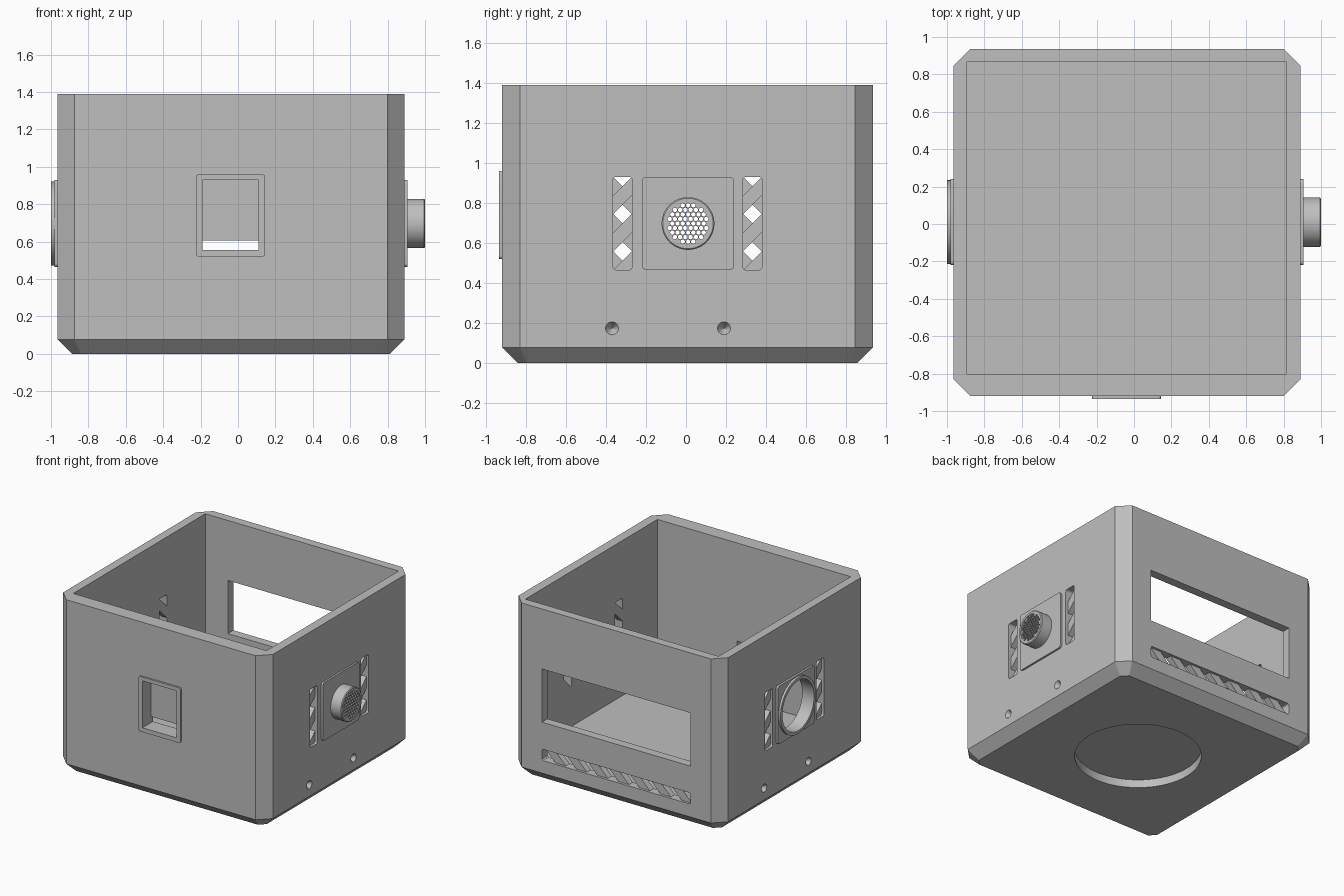
import bpy, bmesh, math
from mathutils import Vector

cube = bpy.data.objects.get("Cube")
if cube:
    bpy.data.objects.remove(cube, do_unlink=True)

grey = bpy.data.materials.new("light grey plastic")
grey.use_nodes = True
GREY = (0.52, 0.52, 0.52, 1)
grey.diffuse_color = GREY
grey.node_tree.nodes["Principled BSDF"].inputs["Base Color"].default_value = GREY


# ---------- 2D profiles ----------
def circle(cx, cy, r, n=48):
    return [(cx + r * math.cos(math.tau * i / n), cy + r * math.sin(math.tau * i / n)) for i in range(n)]


def rect(x0, x1, y0, y1, r=0.0, steps=4):
    """Rectangle; r rounds the corners, steps=1 makes them chamfers."""
    if r == 0:
        return [(x0, y0), (x1, y0), (x1, y1), (x0, y1)]
    corners = [(x1 - r, y1 - r), (x0 + r, y1 - r), (x0 + r, y0 + r), (x1 - r, y0 + r)]
    pts = []
    for q, (cx, cy) in enumerate(corners):
        for s in range(steps + 1):
            a = math.pi / 2 * (q + s / steps)
            pts.append((cx + r * math.cos(a), cy + r * math.sin(a)))
    return pts


def clip(poly, nx, ny, c):
    """Keep the part of a convex polygon where nx*x + ny*y <= c."""
    out = []
    for p, q in zip(poly, poly[1:] + poly[:1]):
        dp, dq = nx * p[0] + ny * p[1] - c, nx * q[0] + ny * q[1] - c
        if dp <= 0:
            out.append(p)
        if dp * dq < 0:
            t = dp / (dp - dq)
            out.append((p[0] + t * (q[0] - p[0]), p[1] + t * (q[1] - p[1])))
    return out


# ---------- solids ----------
PLACE = {"X": lambda u, v, d: (d, u, v), "Y": lambda u, v, d: (u, d, v), "Z": lambda u, v, d: (u, v, d)}


def loft(bm, axis, sections):
    """Closed solid through (profile, depth) sections along an axis."""
    rings = [[bm.verts.new(PLACE[axis](u, v, d)) for u, v in prof] for prof, d in sections]
    faces = [bm.faces.new(rings[0]), bm.faces.new(rings[-1])]
    n = len(rings[0])
    for a, b in zip(rings, rings[1:]):
        faces += [bm.faces.new((a[i], a[(i + 1) % n], b[(i + 1) % n], b[i])) for i in range(n)]
    bmesh.ops.recalc_face_normals(bm, faces=faces)


def make(name, *solids):
    bm = bmesh.new()
    for axis, sections in solids:
        loft(bm, axis, sections)
    mesh = bpy.data.meshes.new(name)
    bm.to_mesh(mesh)
    bm.free()
    mesh.materials.append(grey)
    ob = bpy.data.objects.new(name, mesh)
    bpy.context.collection.objects.link(ob)
    return ob


def prism(axis, prof, a, b):
    return axis, [(prof, a), (prof, b)]


def cut(ob, *solids):
    cutter = make("cutter", *solids)
    cutter.hide_render = True
    mod = ob.modifiers.new("cut", 'BOOLEAN')
    mod.operation, mod.solver, mod.object = 'DIFFERENCE', 'EXACT', cutter
    graph = bpy.context.evaluated_depsgraph_get()
    mesh = bpy.data.meshes.new_from_object(ob.evaluated_get(graph))
    ob.modifiers.clear()
    ob.data = mesh
    bpy.data.objects.remove(cutter, do_unlink=True)


# ---------- main dimensions ----------
X0, X1, Y0, Y1, TOP = -0.965, 0.89, -0.92, 0.935, 1.39
CY, CZ = 0.01, 0.697          # centre of the side fittings
EDGE, HALF = 0.078, 0.0465    # bottom chamfer, half height of a vent gap
outer = rect(X0, X1, Y0, Y1, 0.09, 1)
foot = rect(X0 + EDGE, X1 - EDGE, Y0 + EDGE, Y1 - EDGE, 0.046, 1)

# Open-topped box with chamfered edges
body = make("box_body", ("Z", [(foot, 0), (outer, EDGE), (outer, TOP)]))
cut(body, prism("Z", rect(-0.895, 0.815, -0.803, 0.865), 0.15, 1.6))
cut(body, prism("Z", circle(-0.0375, 0.0, 0.463, 64), -0.1, 0.065))

# Front recess with a cable slit at its foot
window = rect(-0.19, 0.11, 0.555, 0.93)
recess = ("X", [([(-1.1, 0.555), (-0.7, 0.555), (-0.7, 0.605), (-0.83, 0.605), (-0.83, 0.93), (-1.1, 0.93)], x)
                for x in (-0.19, 0.11)])
cut(body, recess)

# Back opening
cut(body, prism("Y", rect(-0.695, 0.62, 0.485, 0.91), 0.7, 1.1))

# Vents: shallow pockets, then slanted gaps through the wall
pockets, gaps = [], []


def vent(axis, outline, face, sign, slant, origin, first, count):
    pockets.append(prism(axis, outline, face - sign * 0.02, face + sign * 0.1))
    for k in range(count):
        c = origin[1] - slant * origin[0] + first + 4 * HALF * k
        gap = clip(clip(outline, -slant, 1, c + HALF), slant, -1, HALF - c)
        if len(gap) > 2:
            gaps.append(prism(axis, gap, face - sign * 0.1, face + sign * 0.12))


for face, sign in ((X1, 1), (X0, -1)):
    for y in (CY - 0.327, CY + 0.322):
        outline = rect(y - 0.0475, y + 0.0475, 0.465, 0.93, 0.015)
        vent("X", outline, face, sign, sign, (y, 0.93), -8 * HALF, 3)
vent("Y", rect(-0.695, 0.62, 0.18, 0.27, 0.015), Y1, 1, 1, (-0.695, 0.225), -32 * HALF, 9)
cut(body, *pockets)
cut(body, *gaps)

# Conical screw dimples on both sides
dimples = []
for face, sign in ((X1, 1), (X0, -1)):
    for offset in (-0.38, 0.18):
        y = CY + sign * offset
        dimples.append(("X", [(circle(y, 0.173, 0.064, 24), face + sign * 0.05),
                              (circle(y, 0.173, 0.001, 24), face - sign * 0.05)]))
cut(body, *dimples)

# Round openings through the side walls
bore = prism("X", circle(CY, CZ, 0.108), 0.7, 1.2)
port = prism("X", circle(CY, CZ, 0.2, 64), -1.2, -0.7)
cut(body, bore, port)

# Raised frame around the front recess
frame = make("front_frame", prism("Y", rect(-0.225, 0.145, 0.52, 0.96, 0.015), -0.935, -0.915))
cut(frame, prism("Y", window, -1.1, -0.7))

# Side plates
plate = rect(CY - 0.23, CY + 0.23, 0.465, 0.93, 0.02)
left_plate = make("left_plate", prism("X", plate, 0.885, 0.905))
cut(left_plate, bore)
right_plate = make("right_plate", prism("X", plate, -0.982, -0.96))
cut(right_plate, port)

# Open ring on the right side
right_ring = make("right_ring", prism("X", circle(CY, CZ, 0.224, 64), -1.0, -0.975))
cut(right_ring, port)

# Tube with a perforated cap on the left side
tube = make("left_tube", ("X", [(circle(CY, CZ, 0.132), 0.9), (circle(CY, CZ, 0.132), 0.994),
                                (circle(CY, CZ, 0.126), 1.0)]))
cut(tube, bore)
cap = make("perforated_cap", prism("X", circle(CY, CZ, 0.11), 0.96, 0.995))
PITCH = 0.0262
holes = []
for row in range(-4, 5):
    for col in range(-5, 6):
        u = (col + 0.5 * (row % 2)) * PITCH
        v = row * PITCH * math.sqrt(0.75)
        if math.hypot(u, v) < 0.097:
            holes.append(prism("X", circle(CY + u, CZ + v, 0.0113, 8), 0.9, 1.1))
cut(cap, *holes)

# Smooth the round walls, keep the edges sharp
bpy.ops.object.select_all(action='DESELECT')
parts = [body, frame, left_plate, right_plate, right_ring, tube, cap]
for ob in parts:
    ob.select_set(True)
bpy.context.view_layer.objects.active = body
bpy.ops.object.shade_smooth_by_angle(angle=math.radians(25))
